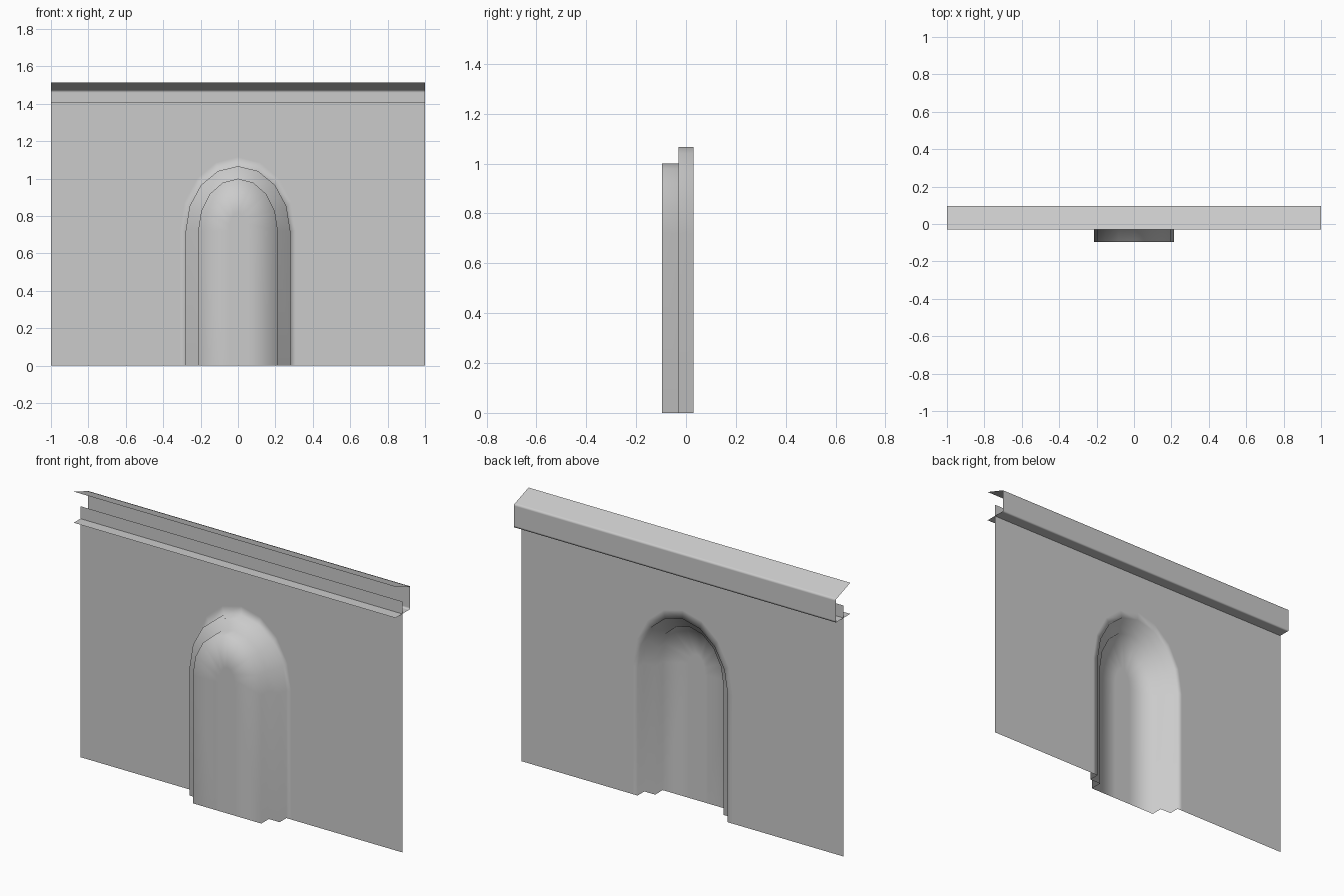
import bpy, bmesh, math

cube = bpy.data.objects.get("Cube")
if cube:
    bpy.data.objects.remove(cube, do_unlink=True)

grey = bpy.data.materials.new("plain_grey")
grey.use_nodes = True
colour = (0.6, 0.6, 0.6, 1)
grey.diffuse_color = colour
grey.node_tree.nodes["Principled BSDF"].inputs["Base Color"].default_value = colour

SPRING = 0.72    # height where the arch starts to curve
WALL_Y, STEP_Y, FRONT_Y, BACK_Y = 0.03, -0.03, -0.097, 0.097
WALL_TOP = 1.41
SEGMENTS = 8


def finish(bm, name):
    mesh = bpy.data.meshes.new(name)
    bm.to_mesh(mesh)
    bm.free()
    mesh.materials.append(grey)
    mesh.shade_smooth()
    obj = bpy.data.objects.new(name, mesh)
    bpy.context.collection.objects.link(obj)


def arch(half, top, y, square=False):
    """Open outline from the left foot over the top to the right foot."""
    points = [(-half, y, 0)]
    for i in range(SEGMENTS + 1):
        a = math.pi * (1 - i / SEGMENTS)
        c, s = math.cos(a), math.sin(a)
        if square:
            m = max(abs(c), abs(s))
            c, s = c / m, s / m
        points.append((half * c, y, SPRING + (top - SPRING) * s))
    return points + [(half, y, 0)]


# Wall sheet with a two-step raised arch, open at the back and the bottom
bm = bmesh.new()
outlines = [
    arch(1.0, WALL_TOP, WALL_Y, square=True),
    arch(0.31, 1.115, WALL_Y),
    arch(0.28, 1.067, WALL_Y),
    arch(0.28, 1.067, STEP_Y),
    arch(0.213, 1.0, STEP_Y),
    arch(0.213, 1.0, FRONT_Y),
    arch(0.05, 0.82, FRONT_Y),
]
loops = [[bm.verts.new(p) for p in outline] for outline in outlines]
for outer, inner in zip(loops, loops[1:]):
    for i in range(len(outer) - 1):
        bm.faces.new((inner[i], inner[i + 1], outer[i + 1], outer[i]))
bm.faces.new(loops[-1][::-1])
finish(bm, "arched_wall")

# Gutter along the top: sloping cover, back strip and floor, tight soft corners
bm = bmesh.new()
profile = [(-0.03, 1.515), (0.087, 1.473), (BACK_Y, 1.47), (BACK_Y, 1.46),
           (BACK_Y, 1.35), (BACK_Y, 1.34), (0.087, 1.34), (-0.03, 1.34)]
left, right = ([bm.verts.new((x, y, z)) for y, z in profile] for x in (-1, 1))
for i in range(len(profile) - 1):
    bm.faces.new((left[i], right[i], right[i + 1], left[i + 1]))
finish(bm, "top_gutter")
